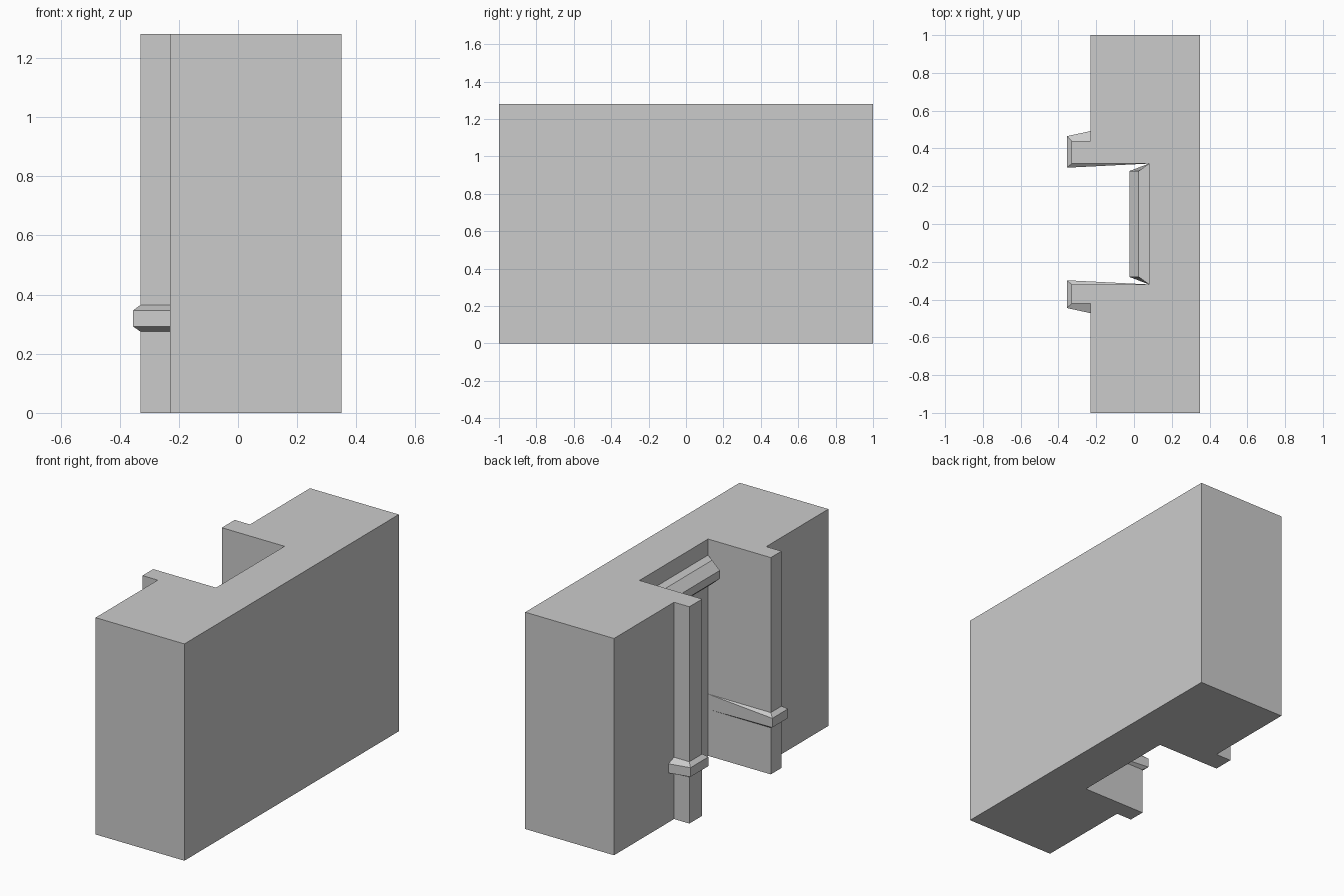
import bpy, bmesh

if "Cube" in bpy.data.objects:
    bpy.data.objects.remove(bpy.data.objects["Cube"])

H = 1.28
DEEP, FACE, FRONT = 0.08, -0.23, -0.33   # niche back, wall face, pilaster face
NICHE = 0.32                             # niche half width


def finish(name, bm):
    bmesh.ops.remove_doubles(bm, verts=bm.verts, dist=1e-5)
    bmesh.ops.recalc_face_normals(bm, faces=bm.faces)
    mesh = bpy.data.meshes.new(name)
    bm.to_mesh(mesh)
    bm.free()
    obj = bpy.data.objects.new(name, mesh)
    bpy.context.collection.objects.link(obj)
    return obj


def loft(name, sections):
    """Closed solid through a row of equal-sized cross-sections."""
    bm = bmesh.new()
    rings = [[bm.verts.new(p) for p in s] for s in sections]
    for a, b in zip(rings, rings[1:]):
        for i in range(len(a)):
            j = (i + 1) % len(a)
            bm.faces.new((a[i], a[j], b[j], b[i]))
    bm.faces.new(rings[0])
    bm.faces.new(rings[-1])
    return finish(name, bm)


# Wall block with the open niche and its two pilasters, extruded from its plan
plan = [(0.35, -1), (0.35, 1), (FACE, 1),
        (FACE, 0.44), (FRONT, 0.44), (FRONT, NICHE), (DEEP, NICHE),
        (DEEP, -NICHE), (FRONT, -NICHE), (FRONT, -0.42), (FACE, -0.42),
        (FACE, -1)]
loft("wall_block", [[(x, y, z) for x, y in plan] for z in (0, H)])


# Chamfered band wrapping each pilaster, tapering away into the niche
def band(name, side, width):
    outer = NICHE + width
    inner_path = [(DEEP, NICHE), (FRONT, NICHE), (FRONT, outer), (FACE, outer)]
    outer_path = [(DEEP, NICHE), (-0.355, 0.298), (-0.355, outer + 0.025),
                  (FACE, outer + 0.052)]
    sections = []
    for k, ((ix, iy), (ox, oy)) in enumerate(zip(inner_path, outer_path)):
        low, high = (0.275, 0.365) if k == 0 else (0.292, 0.346)
        sections.append([(ix, side * iy, 0.275), (ox, side * oy, low),
                         (ox, side * oy, high), (ix, side * iy, 0.365)])
    bm_sections = sections
    return loft(name, bm_sections)


band("pilaster_band_back", 1, 0.12)
band("pilaster_band_front", -1, 0.10)

# Chamfered ledge across the top of the niche: (x, z, half length)
ledge = [(DEEP, 1.185, NICHE), (0.025, 1.185, 0.28), (-0.025, 1.138, 0.28),
         (-0.025, 1.09, 0.28), (0.025, 1.045, 0.28), (DEEP, 1.045, NICHE)]
loft("niche_ledge", [[(x, s * y, z) for x, z, y in ledge] for s in (-1, 1)])
